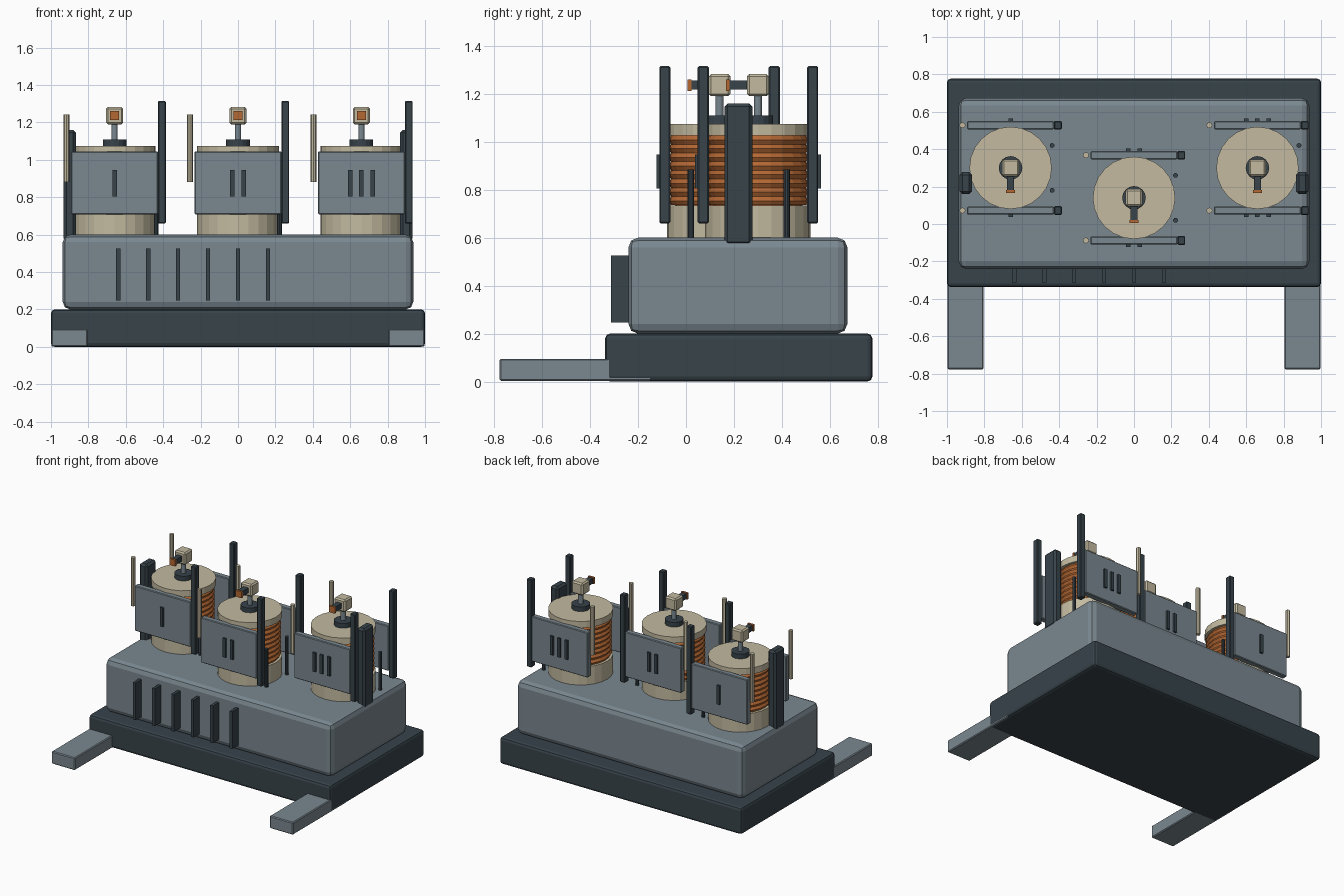
import bpy, math

if "Cube" in bpy.data.objects:
    bpy.data.objects.remove(bpy.data.objects["Cube"])


def material(name, rgb):
    def lin(c):
        c /= 255
        return c / 12.92 if c <= 0.04045 else ((c + 0.055) / 1.055) ** 2.4
    m = bpy.data.materials.new(name)
    m.diffuse_color = [lin(c) for c in rgb] + [1]
    m.use_nodes = True
    m.node_tree.nodes["Principled BSDF"].inputs["Base Color"].default_value = m.diffuse_color
    return m


DARK = material("dark_slate", (55, 67, 74))
GRAY = material("steel_gray", (122, 136, 144))
CREAM = material("cream_ceramic", (195, 186, 160))
COPPER = material("copper", (180, 104, 52))


def box(name, x, y, z, mat, bevel=0.0, segments=1):
    """Box from (min, max) ranges on each axis."""
    bpy.ops.mesh.primitive_cube_add(size=1, location=[(a + b) / 2 for a, b in (x, y, z)])
    o = bpy.context.object
    o.name = name
    for v in o.data.vertices:
        for i, (a, b) in enumerate((x, y, z)):
            v.co[i] *= b - a
    o.data.materials.append(mat)
    if bevel:
        m = o.modifiers.new("bevel", "BEVEL")
        m.width, m.segments = bevel, segments
    return o


def around(c, half):
    return (c - half, c + half)


def rod(name, x, y, z, r, mat, sides=24):
    bpy.ops.mesh.primitive_cylinder_add(vertices=sides, radius=r, depth=z[1] - z[0],
                                        location=(x, y, (z[0] + z[1]) / 2))
    o = bpy.context.object
    o.name = name
    o.data.materials.append(mat)
    return o


# Plinth, tank and front feet
box("plinth", (-1, 1), (-0.337, 0.777), (0, 0.2), DARK, 0.02, 2)
box("tank", (-0.937, 0.937), (-0.24, 0.673), (0.2, 0.6), GRAY, 0.04, 2)
for s, side in ((-1, "left"), (1, "right")):
    box(side + "_foot", sorted((s * 0.805, s * 0.998)), (-0.777, -0.145), (0.002, 0.095), GRAY, 0.006)
    # Tall bracket at each end of the tank
    box(side + "_end_bracket", sorted((s * 0.867, s * 0.932)), (0.16, 0.277), (0.567, 1.16), DARK, 0.014)

# Cooling fins on the front of the tank
for i in range(6):
    box("cooling_fin", around(-0.64 + 0.16 * i, 0.011), (-0.312, -0.22), (0.247, 0.525), DARK)

# Three coil units, marked with one, two and three bars
for n, (cx, cy) in enumerate(((-0.66, 0.30), (0, 0.14), (0.66, 0.30)), 1):
    rod("lower_insulator", cx, cy, (0.58, 0.735), 0.22, CREAM)
    rod("coil_core", cx, cy, (0.72, 1.04), 0.185, COPPER)
    rod("upper_cap", cx, cy, (1.027, 1.075), 0.22, CREAM)
    # Copper windings
    for k in range(8):
        bpy.ops.mesh.primitive_torus_add(major_segments=24, minor_segments=6, major_radius=0.191,
                                         minor_radius=0.021,
                                         location=(cx, cy, 0.7535 + 0.0363 * k))
        o = bpy.context.object
        o.name = "copper_winding"
        o.data.materials.append(COPPER)
    # Terminal on top
    rod("terminal_collar", cx, cy, (1.07, 1.11), 0.063, DARK, 16)
    rod("terminal_stem", cx, cy, (1.1, 1.2), 0.017, GRAY, 12)
    box("terminal_head", around(cx, 0.046), around(cy, 0.046), (1.19, 1.282), CREAM, 0.01)
    box("contact_arm", around(cx, 0.019), (cy - 0.12, cy - 0.04), around(1.236, 0.019), DARK)
    box("contact_tip", around(cx, 0.024), (cy - 0.134, cy - 0.118), around(1.236, 0.024), COPPER)
    # Front and back panels with posts, rods, pins and bars
    for s in (-1, 1):
        py = cy + s * 0.228
        box("side_panel", around(cx, 0.232), around(py, 0.022), (0.708, 1.045), GRAY, 0.005)
        box("panel_post", around(cx + 0.253, 0.021), around(py, 0.023), (0.66, 1.315), DARK, 0.005)
        rod("ceramic_rod", cx - 0.257, py, (0.882, 1.243), 0.016, CREAM, 8)
        rod("tank_pin", cx + 0.222, cy + s * 0.12, (0.59, 0.885), 0.013, DARK, 10)
        for k in range(n):
            bx = cx + (k - (n - 1) / 2) * 0.06
            box("marker_bar", around(bx, 0.012), around(cy + s * 0.254, 0.009),
                (0.805, 0.947), DARK)
